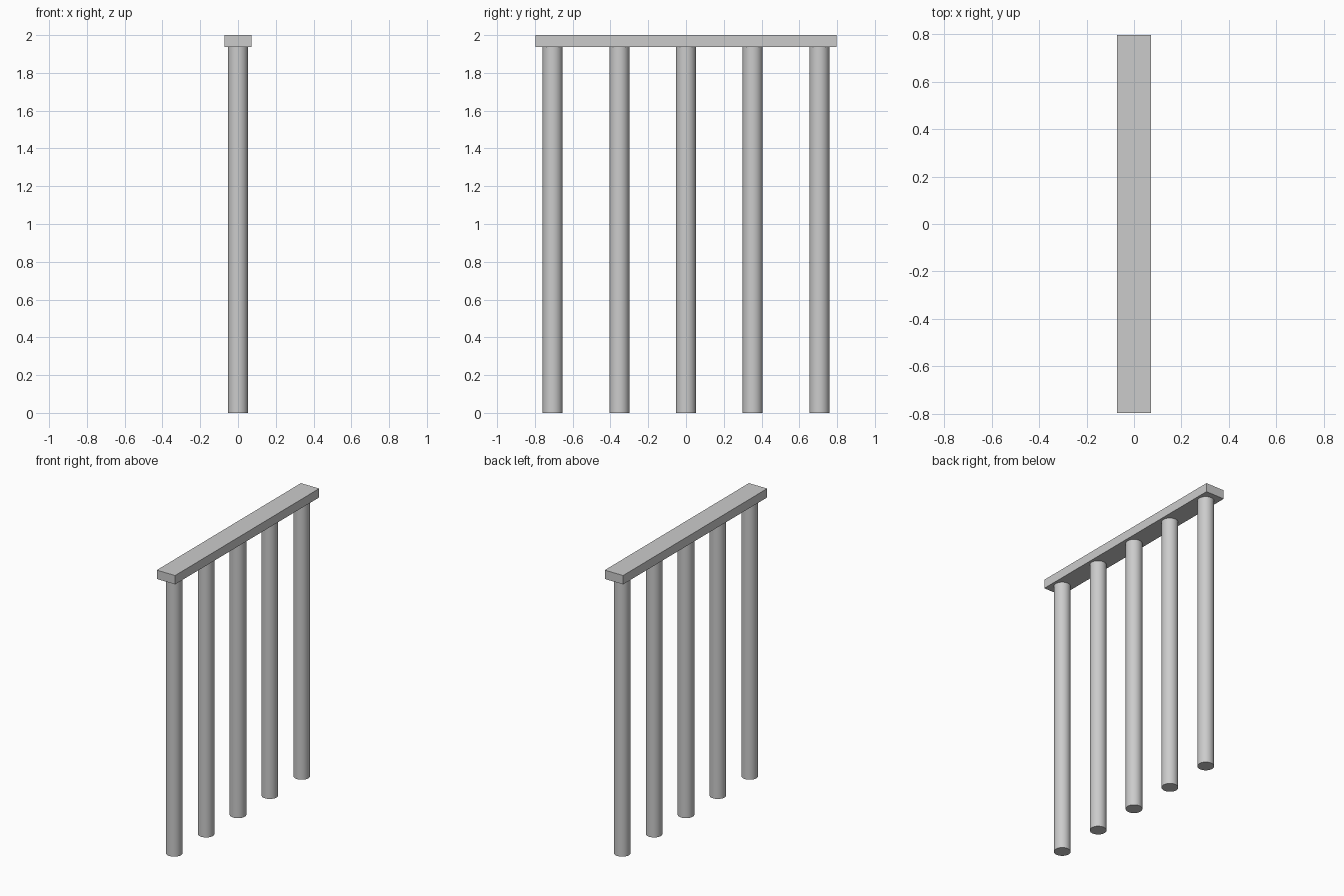
import bpy
from math import radians

if "Cube" in bpy.data.objects:
    bpy.data.objects.remove(bpy.data.objects["Cube"])

TOP, BEAM_H = 2.0, 0.062
POST_H = TOP - BEAM_H
POST_R, SPACING = 0.053, 0.353

# Top beam
bpy.ops.mesh.primitive_cube_add(size=1, location=(0, 0, TOP - BEAM_H / 2))
beam = bpy.context.object
beam.name = "top_beam"
beam.scale = (0.142, 1.596, BEAM_H)
bpy.ops.object.transform_apply(location=False, rotation=False, scale=True)

# Row of five round posts
for i in range(5):
    bpy.ops.mesh.primitive_cylinder_add(vertices=32, radius=POST_R, depth=POST_H,
                                        location=(0, (i - 2) * SPACING, POST_H / 2))
    bpy.context.object.name = f"post_{i + 1}"
    bpy.ops.object.shade_smooth_by_angle(angle=radians(30))
